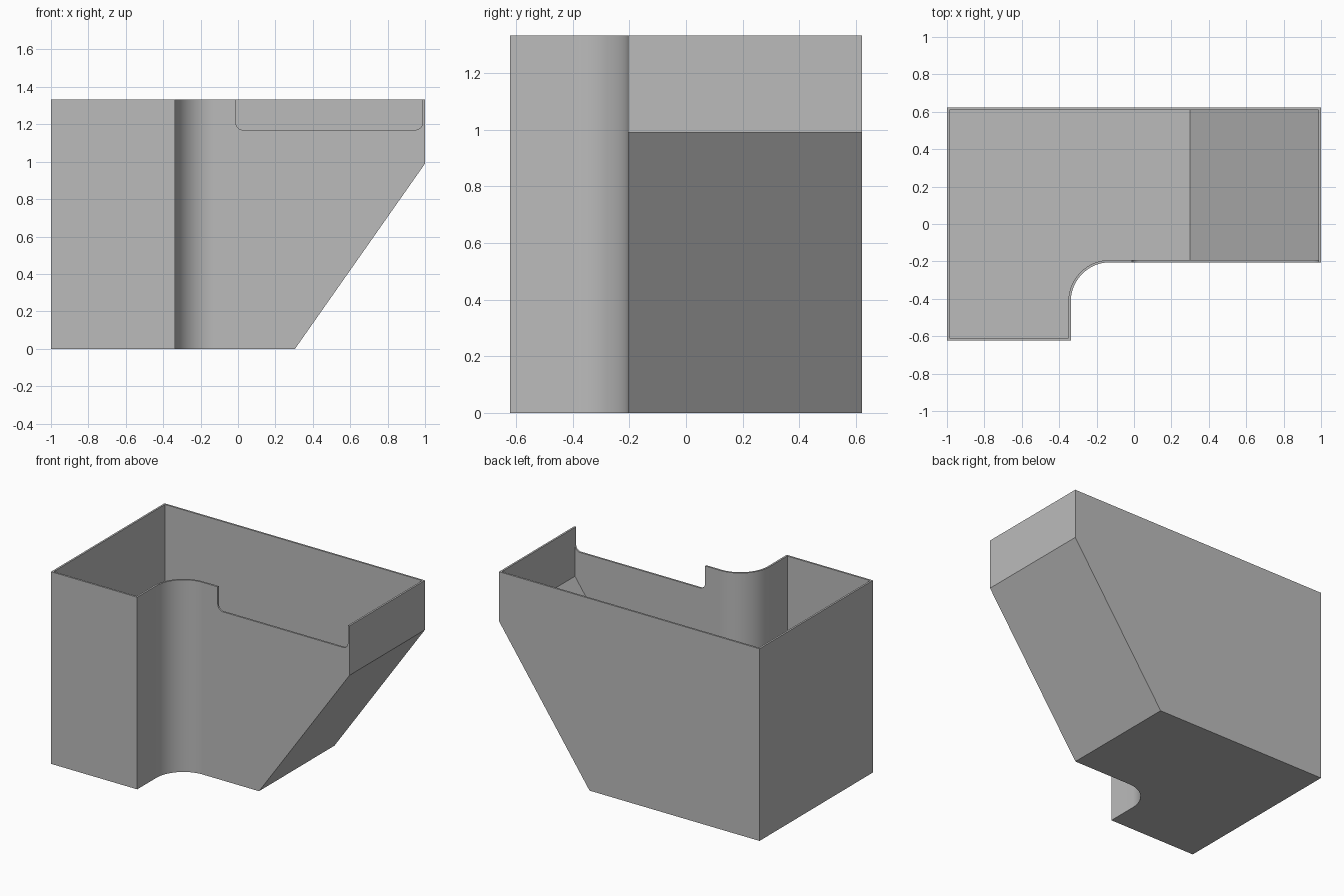
import bpy, bmesh, math
from mathutils import Vector

if "Cube" in bpy.data.objects:
    bpy.data.objects.remove(bpy.data.objects["Cube"], do_unlink=True)

HEIGHT, WALL = 1.333, 0.013
FRONT, BACK, STEP = -0.622, 0.622, -0.205
LEG_X, FILLET = -0.338, 0.21

grey = bpy.data.materials.new("plain grey")
grey.use_nodes = True
grey.diffuse_color = (0.5, 0.5, 0.5, 1)
grey.node_tree.nodes["Principled BSDF"].inputs["Base Color"].default_value = (0.5, 0.5, 0.5, 1)


def arc(cx, cy, r, start, end, steps):
    angles = [math.radians(start + (end - start) * k / steps) for k in range(steps + 1)]
    return [(cx + r * math.cos(a), cy + r * math.sin(a)) for a in angles]


def plan(inset):
    """L-shaped outline with a rounded inner corner, moved inwards by inset."""
    side = 1 - inset
    return ([(-side, FRONT + inset), (LEG_X - inset, FRONT + inset)]
            + arc(LEG_X + FILLET, STEP - FILLET, FILLET + inset, 180, 90, 24)
            + [(side, STEP + inset), (side, BACK - inset), (-side, BACK - inset)])


def prism(name, base, sweep, cut=None):
    """Sweep a closed outline, optionally slicing off one side of a plane."""
    bm = bmesh.new()
    face = bm.faces.new([bm.verts.new(p) for p in base])
    ext = bmesh.ops.extrude_face_region(bm, geom=[face])
    moved = [v for v in ext["geom"] if isinstance(v, bmesh.types.BMVert)]
    bmesh.ops.translate(bm, verts=moved, vec=sweep)
    if cut:
        geom = bm.verts[:] + bm.edges[:] + bm.faces[:]
        res = bmesh.ops.bisect_plane(bm, geom=geom, plane_co=cut[0], plane_no=cut[1],
                                     clear_outer=True, dist=1e-6)
        rim = [e for e in res["geom_cut"] if isinstance(e, bmesh.types.BMEdge)]
        bmesh.ops.contextual_create(bm, geom=rim)
    bmesh.ops.recalc_face_normals(bm, faces=bm.faces[:])
    mesh = bpy.data.meshes.new(name)
    bm.to_mesh(mesh)
    bm.free()
    mesh.materials.append(grey)
    obj = bpy.data.objects.new(name, mesh)
    bpy.context.collection.objects.link(obj)
    return obj


# Sloping underside, and the same plane moved in by the wall thickness
foot = Vector((0.305, 0, 0))
normal = Vector((0.99, 0, -0.695)).normalized()

# Outer body
body = prism("bin_body", [(x, y, 0) for x, y in plan(0)], (0, 0, HEIGHT), (foot, normal))

# Hollow
hollow = prism("hollow_cutter", [(x, y, WALL) for x, y in plan(WALL)], (0, 0, HEIGHT),
               (foot - normal * WALL, normal))

# Access notch in the front wall, with rounded lower corners
left, right, low, r = -0.012, 1 - WALL, 1.17, 0.04
outline = ([(left, HEIGHT + 0.1)] + arc(left + r, low + r, r, 180, 270, 8)
           + arc(right - r, low + r, r, 270, 360, 8) + [(right, HEIGHT + 0.1)])
notch = prism("notch_cutter", [(x, STEP - 0.05, z) for x, z in outline], (0, 0.1, 0))

# Cut the hollow and the notch
bpy.context.view_layer.objects.active = body
for cutter in (hollow, notch):
    cutter.hide_render = True
    mod = body.modifiers.new(cutter.name, "BOOLEAN")
    mod.operation, mod.solver, mod.object = "DIFFERENCE", "EXACT", cutter
    bpy.ops.object.modifier_apply(modifier=mod.name)
    bpy.data.objects.remove(cutter, do_unlink=True)

bpy.ops.object.select_all(action="DESELECT")
body.select_set(True)
bpy.ops.object.shade_smooth_by_angle(angle=math.radians(30))
